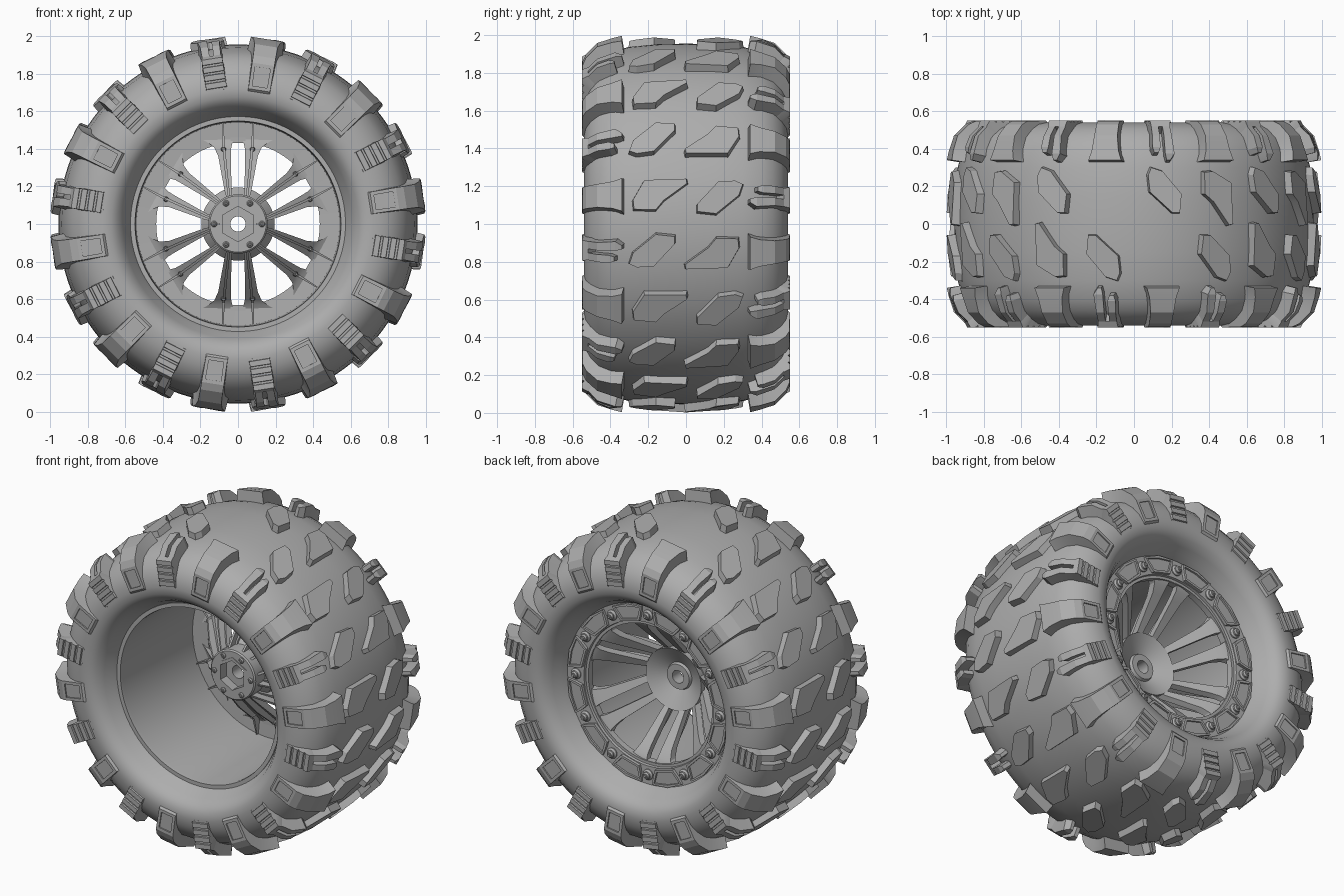
import bpy, bmesh, math
from mathutils import Vector

if "Cube" in bpy.data.objects:
    bpy.data.objects.remove(bpy.data.objects["Cube"])

GREY = (0.42, 0.42, 0.42, 1)
grey = bpy.data.materials.new("plain_grey")
grey.use_nodes = True
grey.diffuse_color = GREY
grey.node_tree.nodes["Principled BSDF"].inputs["Base Color"].default_value = GREY


def place(deg, r, t, y):
    """Point at radius r, tangential offset t and axial position y."""
    a = math.radians(deg)
    return Vector((r * math.cos(a) - t * math.sin(a), y,
                   1 + r * math.sin(a) + t * math.cos(a)))


def finish(name, bm, smooth=25):
    bmesh.ops.recalc_face_normals(bm, faces=bm.faces)
    mesh = bpy.data.meshes.new(name)
    bm.to_mesh(mesh)
    bm.free()
    mesh.materials.append(grey)
    ob = bpy.data.objects.new(name, mesh)
    bpy.context.collection.objects.link(ob)
    bpy.ops.object.select_all(action='DESELECT')
    ob.select_set(True)
    bpy.context.view_layer.objects.active = ob
    bpy.ops.object.shade_smooth_by_angle(angle=math.radians(smooth))
    return ob


def lathe(bm, profile, seg=96, phase=0):
    """Turn a closed (y, r) profile round the axle."""
    rings = [[bm.verts.new(place(phase + 360 * i / seg, r, 0, y)) for y, r in profile]
             for i in range(seg)]
    n = len(profile)
    for i in range(seg):
        a, b = rings[i], rings[(i + 1) % seg]
        for j in range(n):
            k = (j + 1) % n
            bm.faces.new((a[j], a[k], b[k], b[j]))


def loft(bm, sections):
    """Skin matching point loops and cap both ends; returns side faces."""
    loops = [[bm.verts.new(p) for p in s] for s in sections]
    n = len(loops[0])
    sides = []
    for a, b in zip(loops, loops[1:]):
        for j in range(n):
            k = (j + 1) % n
            sides.append(bm.faces.new((a[j], a[k], b[k], b[j])))
    bm.faces.new(loops[0])
    bm.faces.new(loops[-1][::-1])
    return sides


def dent(bm, face, margin, depth):
    """Inset a face and push it in."""
    bm.normal_update()
    bmesh.ops.inset_individual(bm, faces=[face], thickness=margin, depth=0)
    push = face.normal * depth
    ring = bmesh.ops.extrude_discrete_faces(bm, faces=[face])["faces"][0]
    bmesh.ops.translate(bm, verts=list(ring.verts), vec=push)


def shoulder(bm, deg, stations):
    """Lug wrapped over the shoulder; stations are (y, r, t0, t1)."""
    sections = []
    for y, r, t0, t1 in stations:
        base_y = y + min(0.075, 0.01 + 0.6 * (1 - r))
        sections.append([place(deg, r, t0, y), place(deg, r, t1, y),
                         place(deg, r - 0.08, t1 * 1.1, base_y),
                         place(deg, r - 0.08, t0 * 1.1, base_y)])
    return loft(bm, sections)


def block(bm, deg, outline):
    """Drafted centre tread block from a (y, t) outline."""
    cy = sum(p[0] for p in outline) / len(outline)
    base = [place(deg, 0.9, t * 1.08, cy + (y - cy) * 1.08) for y, t in outline]
    top = [place(deg, 1.0 - 0.3 * y * y - t * t / 2, t, y) for y, t in outline]
    loft(bm, [base, top])


# Tyre carcass
bm = bmesh.new()
half = [(0.15, 0.952), (0.3, 0.938), (0.4, 0.912), (0.46, 0.88), (0.505, 0.83),
        (0.53, 0.78), (0.54, 0.72), (0.535, 0.675), (0.512, 0.638), (0.47, 0.61),
        (0.42, 0.588), (0.39, 0.57), (0.34, 0.555)]
lathe(bm, [(-y, r) for y, r in half[::-1]] + [(0, 0.955)] + half, 128)
finish("tyre", bm, 40)

# Tread: the front half, then the same turned half a circle for the rear
plain = [(-0.34, 0.995, -0.088, 0.088), (-0.39, 0.985, -0.072, 0.072),
         (-0.47, 0.96, -0.062, 0.062), (-0.53, 0.9, -0.06, 0.06),
         (-0.548, 0.86, -0.06, 0.06), (-0.55, 0.72, -0.058, 0.058)]
long_prong = [(-0.34, 0.985, 0.02, 0.04), (-0.375, 0.988, 0.012, 0.062),
              (-0.47, 0.955, 0.01, 0.052), (-0.53, 0.89, 0.01, 0.05)]
short_prong = [(-0.38, 0.98, -0.045, -0.022), (-0.41, 0.98, -0.055, -0.012),
               (-0.47, 0.955, -0.052, -0.012), (-0.53, 0.89, -0.05, -0.012)]
ridges = [(-0.52, 0.905, -0.05, 0.05)]
for i in range(4):
    r = 0.89 - 0.043 * i
    ridges += [(-0.55, r, -0.055, 0.055), (-0.55, r - 0.028, -0.055, 0.055),
               (-0.54, r - 0.03, -0.055, 0.055), (-0.54, r - 0.041, -0.055, 0.055)]
wedge = [(-0.275, -0.075), (-0.16, -0.08), (-0.118, -0.03), (0.005, 0.06),
         (0.0, 0.085), (-0.22, 0.08), (-0.28, -0.025)]
bean = [(-0.06, 0.09), (-0.16, 0.1), (-0.28, 0.0), (-0.3, -0.06),
        (-0.26, -0.078), (-0.17, -0.07), (-0.06, 0.05)]
bm = bmesh.new()
for k in range(10):
    deg = 9 + 36 * k
    sides = shoulder(bm, deg, plain)
    dent(bm, sides[16], 0.026, -0.008)
    if k != 2:
        block(bm, deg, wedge)
    for part in (long_prong, short_prong, ridges):
        shoulder(bm, deg + 18, part)
    block(bm, deg + 18, bean)
front = finish("front_tread", bm, 20)
rear = bpy.data.objects.new("rear_tread", front.data)
rear.rotation_euler.z = math.pi
bpy.context.collection.objects.link(rear)

# Rim barrel with the outer plate of the wheel face
bm = bmesh.new()
lathe(bm, [(-0.4, 0.572), (-0.4, 0.548), (-0.38, 0.545), (0.315, 0.54),
           (0.32, 0.435), (0.36, 0.435), (0.36, 0.572)], 128)
finish("rim_barrel", bm)

# Clamp ring with pockets and bolts on the rear
bm = bmesh.new()
lathe(bm, [(0.35, 0.45), (0.375, 0.455), (0.38, 0.57), (0.35, 0.575)], 96)
for k in range(12):
    deg = 15 + 30 * k
    outline = [(0.463, 8), (0.463, -8), (0.508, -10), (0.558, -11),
               (0.566, 0), (0.558, 11), (0.508, 10)]
    loft(bm, [[place(deg + a, r, 0, y) for r, a in outline] for y in (0.365, 0.395)])
    bm.faces.ensure_lookup_table()
    dent(bm, max(bm.faces[-2:], key=lambda f: f.calc_center_median().y), 0.016, -0.012)
finish("clamp_ring", bm)


def stud(bm, deg, radius, size, y0, y1, n):
    """Small n-sided post along the axle direction."""
    loft(bm, [[place(deg, radius + s * math.cos(i * math.tau / n),
                     s * math.sin(i * math.tau / n), y) for i in range(n)]
              for y, s in ((y0, size), (y0 * 0.3 + y1 * 0.7, size), (y1, size * 0.7))])


bm = bmesh.new()
for k in range(12):
    deg = 30 * k
    stud(bm, deg, 0.507, 0.033, 0.36, 0.392, 16)
    stud(bm, deg, 0.507, 0.022, 0.38, 0.41, 12)
    stud(bm, deg, 0.507, 0.01, 0.4, 0.415, 6)
finish("clamp_bolts", bm)

# Six twin spokes with stiffening ribs, sloping in to the hub
bm = bmesh.new()
spoke = [(0.12, 0.025, 0.055, 0.01, 0.065), (0.17, 0.035, 0.07, 0.045, 0.1),
         (0.36, 0.037, 0.105, 0.24, 0.295), (0.405, 0.036, 0.125, 0.285, 0.335),
         (0.43, 0.03, 0.155, 0.31, 0.35), (0.455, 0.02, 0.2, 0.322, 0.358)]
rib = [(0.13, 0.04, 0.052, -0.04, 0.04), (0.28, 0.056, 0.07, 0.1, 0.2),
       (0.42, 0.07, 0.084, 0.265, 0.33), (0.545, 0.078, 0.084, 0.305, 0.33)]
for k in range(6):
    deg = 30 + 60 * k
    for side in (-1, 1):
        for part in (spoke, rib):
            loft(bm, [[place(deg, r, side * a, y0), place(deg, r, side * b, y0),
                       place(deg, r, side * b, y1), place(deg, r, side * a, y1)]
                      for r, a, b, y0, y1 in part])
        stud(bm, deg + side * 11, 0.405, 0.014, 0.31, 0.24, 10)
    # bridge closing the outer end of the slot
    loft(bm, [[place(deg, r, t, y) for t, y in
               ((-0.04, 0.315), (0.04, 0.315), (0.04, 0.358), (-0.04, 0.358))]
              for r in (0.432, 0.46)])
finish("spokes", bm)

# Hub with hexagonal socket, screws and a conical rear
bm = bmesh.new()
lathe(bm, [(-0.055, 0.1), (-0.055, 0.15), (-0.047, 0.158), (0.045, 0.158),
           (0.09, 0.195), (0.125, 0.195), (0.062, 0.085), (0.08, 0.078), (0.08, 0.04),
           (0.0, 0.04), (0.0, 0.1)], 48)
finish("hub", bm)
bm = bmesh.new()
lathe(bm, [(-0.059, 0.115), (-0.059, 0.094), (0.005, 0.094), (0.005, 0.115)], 6, 30)
finish("hex_socket", bm)
bm = bmesh.new()
for k in range(6):
    stud(bm, 60 * k, 0.127, 0.017, -0.045, -0.065, 12)
    stud(bm, 60 * k, 0.127, 0.008, -0.055, -0.07, 6)
finish("hub_screws", bm)
